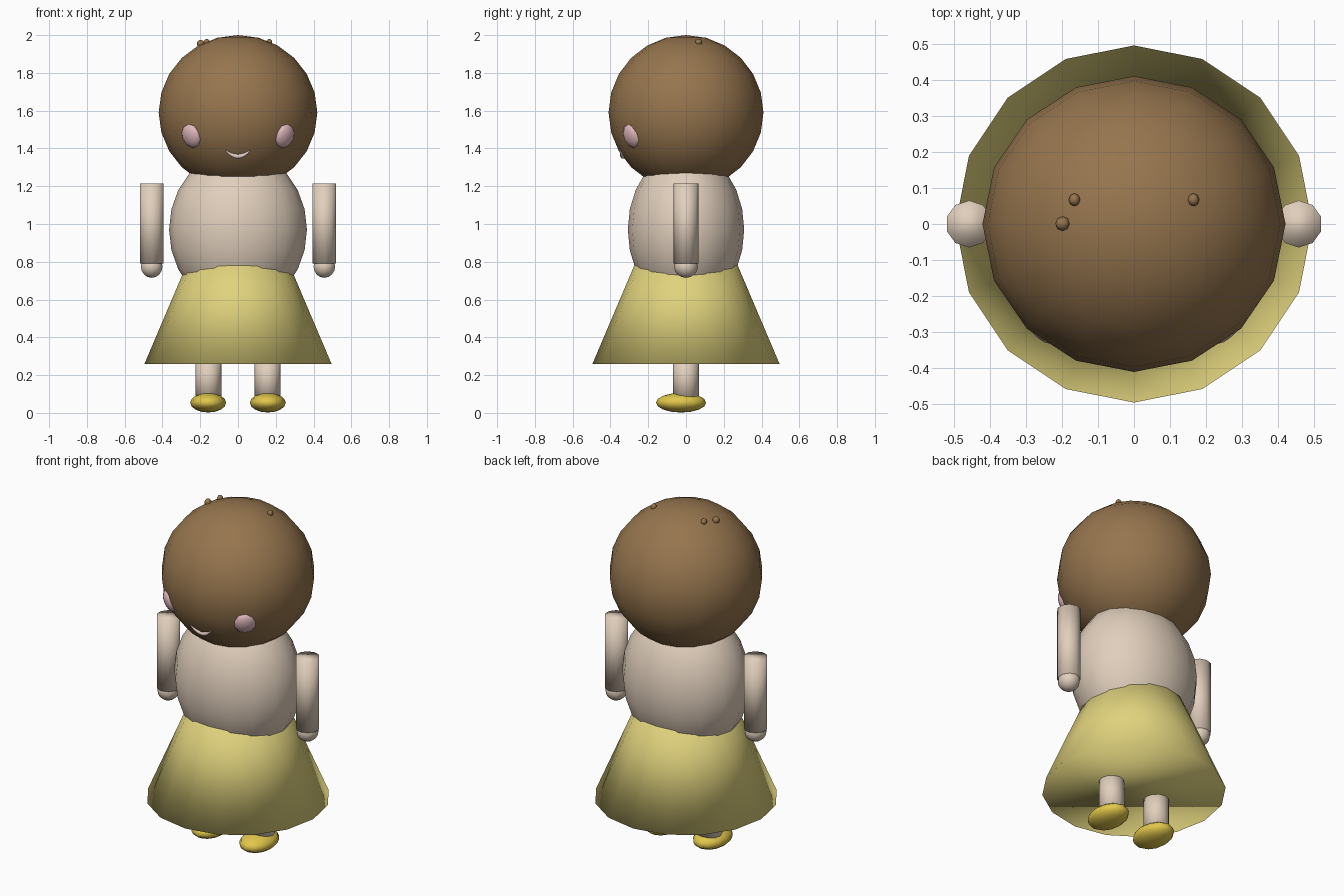
import bpy, bmesh, math
from mathutils import Matrix, Vector

if "Cube" in bpy.data.objects:
    bpy.data.objects.remove(bpy.data.objects["Cube"])


def material(name, rgb):
    m = bpy.data.materials.new(name)
    m.diffuse_color = (*rgb, 1.0)
    m.use_nodes = True
    m.node_tree.nodes["Principled BSDF"].inputs["Base Color"].default_value = m.diffuse_color
    return m


BROWN = material("brown", (0.305, 0.178, 0.076))
SKIN = material("pale skin", (0.753, 0.624, 0.503))
SKIRT = material("soft yellow", (0.745, 0.645, 0.205))
SHOE = material("golden yellow", (0.753, 0.565, 0.07))
PINK = material("pink", (0.753, 0.485, 0.515))
LIP = material("pale pink", (0.80, 0.62, 0.58))


def finish(bm, name, mat, smooth=True):
    me = bpy.data.meshes.new(name)
    for f in bm.faces:
        f.smooth = smooth
    bm.to_mesh(me)
    bm.free()
    me.materials.append(mat)
    ob = bpy.data.objects.new(name, me)
    bpy.context.collection.objects.link(ob)
    return ob


def ellipsoid(name, mat, loc, radii, u=16, v=12, rot=Matrix.Identity(4)):
    bm = bmesh.new()
    m = Matrix.Translation(loc) @ rot @ Matrix.Diagonal((*radii, 1))
    bmesh.ops.create_uvsphere(bm, u_segments=u, v_segments=v, radius=1, matrix=m)
    return finish(bm, name, mat)


def cone(name, mat, x, z0, z1, r0, r1, sides):
    bm = bmesh.new()
    m = Matrix.Translation((x, 0, (z0 + z1) / 2))
    bmesh.ops.create_cone(bm, cap_ends=True, segments=sides, radius1=r0,
                          radius2=r1, depth=z1 - z0, matrix=m)
    return finish(bm, name, mat)


# head, body and skirt
HEAD_C, HEAD_R = Vector((0, 0, 1.59)), Vector((0.42, 0.41, 0.41))
ellipsoid("head", BROWN, HEAD_C, HEAD_R)
ellipsoid("body", SKIN, (0, 0, 0.97), (0.365, 0.308, 0.42))
cone("skirt", SKIRT, 0, 0.26, 0.86, 0.495, 0.24, 16)

for side, s in (("left", -1), ("right", 1)):
    # arms and hands
    cone(side + "_arm", SKIN, s * 0.457, 0.79, 1.215, 0.065, 0.065, 10)
    ellipsoid(side + "_hand", SKIN, (s * 0.457, 0, 0.775), (0.06, 0.063, 0.06), 10, 8)
    # legs and shoes
    cone(side + "_leg", SKIN, s * 0.157, 0.06, 0.30, 0.069, 0.069, 12)
    ellipsoid(side + "_shoe", SHOE, (s * 0.158, -0.026, 0.054), (0.095, 0.133, 0.052), 12, 8)
    # cheeks lie flat against the head
    n = Vector((s * 0.25, -0.29, -0.125)).normalized()
    rot = n.to_track_quat('Z', 'Y').to_matrix().to_4x4()
    ellipsoid(side + "_cheek", PINK, HEAD_C + n * 0.395, (0.062, 0.068, 0.034), 10, 8, rot)
    # small tufts on the crown
    ellipsoid(side + "_tuft", BROWN, (s * 0.165, 0.067, 1.962), (0.016, 0.018, 0.018), 8, 6)
ellipsoid("side_tuft", BROWN, (-0.198, 0.001, 1.955), (0.02, 0.02, 0.02), 8, 6)

# smile: tapered arc following the head surface
bm = bmesh.new()
rings, N, K = [], 12, 6
for i in range(N + 1):
    t = -1 + 2 * i / N
    x, z = 0.066 * t, 1.358 + 0.032 * t * t
    y = -HEAD_R.y * math.sqrt(1 - (x / HEAD_R.x) ** 2 - ((z - HEAD_C.z) / HEAD_R.z) ** 2) + 0.004
    r = 0.003 + 0.011 * (1 - t * t)
    rings.append([bm.verts.new((x, y + r * math.cos(2 * math.pi * k / K),
                                z + r * math.sin(2 * math.pi * k / K))) for k in range(K)])
for a, b in zip(rings, rings[1:]):
    for k in range(K):
        bm.faces.new((a[k], a[(k + 1) % K], b[(k + 1) % K], b[k]))
bm.faces.new(rings[0])
bm.faces.new(rings[-1][::-1])
bmesh.ops.recalc_face_normals(bm, faces=bm.faces[:])
finish(bm, "smile", LIP)
